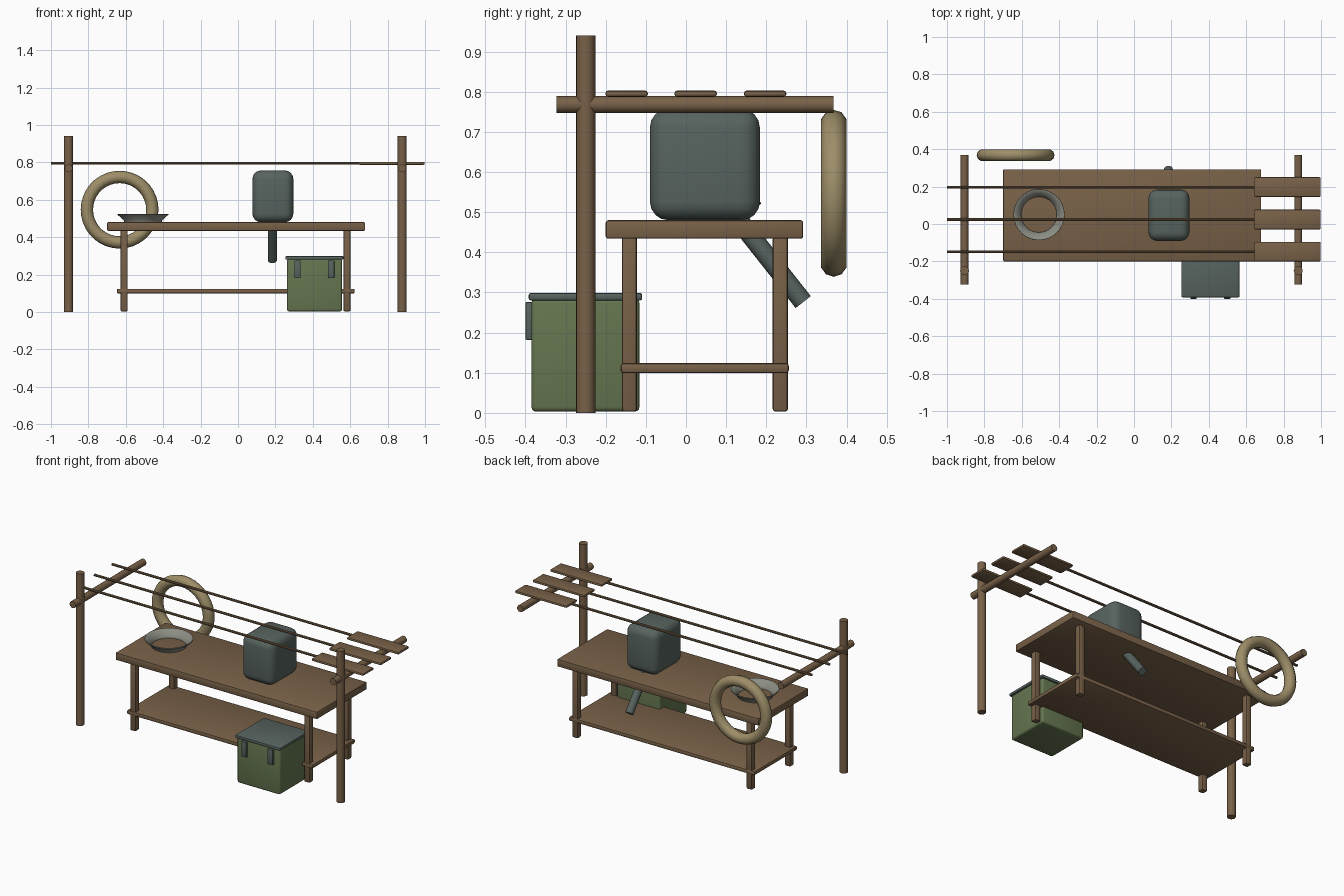
import bpy, bmesh, math
from mathutils import Vector

if "Cube" in bpy.data.objects:
    bpy.data.objects.remove(bpy.data.objects["Cube"])


def mat(name, r, g, b):
    m = bpy.data.materials.new(name)
    m.diffuse_color = (r, g, b, 1)
    m.use_nodes = True
    m.node_tree.nodes["Principled BSDF"].inputs["Base Color"].default_value = m.diffuse_color
    return m


WOOD = mat("wood", 0.19, 0.12, 0.065)
STEEL = mat("steel", 0.095, 0.125, 0.115)
GREEN = mat("green_paint", 0.13, 0.18, 0.08)
ROPE = mat("rope", 0.34, 0.27, 0.14)
PALE = mat("pale_metal", 0.26, 0.27, 0.23)


def finish(name, bm, m, angle=35):
    bmesh.ops.recalc_face_normals(bm, faces=bm.faces)
    me = bpy.data.meshes.new(name)
    bm.to_mesh(me)
    bm.free()
    me.materials.append(m)
    ob = bpy.data.objects.new(name, me)
    bpy.context.collection.objects.link(ob)
    bpy.ops.object.select_all(action='DESELECT')
    ob.select_set(True)
    bpy.context.view_layer.objects.active = ob
    bpy.ops.object.shade_smooth_by_angle(angle=math.radians(angle))
    return ob


def box(name, x, y, z, m, bevel=0.005, seg=2):
    """Bevelled box from (min, max) pairs."""
    bm = bmesh.new()
    bmesh.ops.create_cube(bm, size=1)
    for v in bm.verts:
        v.co = [(a + b) / 2 + c * (b - a) for c, (a, b) in zip(v.co, (x, y, z))]
    bmesh.ops.bevel(bm, geom=bm.edges[:], offset=bevel, segments=seg,
                    profile=0.5, affect='EDGES')
    return finish(name, bm, m)


def rod(name, a, b, r, m, sides=14):
    """Closed cylinder between two points."""
    a, b = Vector(a), Vector(b)
    bm = bmesh.new()
    bmesh.ops.create_cone(bm, cap_ends=True, segments=sides, radius1=r,
                          radius2=r, depth=(b - a).length)
    q = (b - a).to_track_quat('Z', 'Y')
    for v in bm.verts:
        v.co = q @ v.co + (a + b) / 2
    return finish(name, bm, m)


def lathe(name, profile, centre, m, sides=32, upright=False):
    """Closed (radius, height) profile swept round z, or round y if upright."""
    bm = bmesh.new()
    rings = []
    for i in range(sides):
        t = 2 * math.pi * i / sides
        c, s = math.cos(t), math.sin(t)
        rings.append([bm.verts.new(Vector(centre) + Vector(
            (r * c, h, r * s) if upright else (r * c, r * s, h)))
            for r, h in profile])
    n = len(profile)
    for i in range(sides):
        p, q = rings[i], rings[(i + 1) % sides]
        for j in range(n):
            k = (j + 1) % n
            bm.faces.new((p[j], q[j], q[k], p[k]))
    return finish(name, bm, m, 50)


# Table: top, lower shelf and four legs
box("table_top", (-0.70, 0.68), (-0.20, 0.292), (0.434, 0.48), WOOD, 0.006)
box("table_shelf", (-0.648, 0.624), (-0.163, 0.256), (0.099, 0.124), WOOD, 0.007)
for x in (-0.609, 0.583):
    for y in (-0.141, 0.235):
        box("table_leg", (x - 0.019, x + 0.019), (y - 0.019, y + 0.019),
            (0.003, 0.44), WOOD, 0.007)

# Frame: two posts, each carrying a crossbar
for x in (-0.906, 0.878):
    rod("frame_post", (x, -0.25, 0), (x, -0.25, 0.94), 0.024, WOOD, 16)
    rod("frame_crossbar", (x, -0.323, 0.768), (x, 0.368, 0.768), 0.021, WOOD, 16)

# Paddles resting on the crossbars
for y in (-0.148, 0.024, 0.197):
    rod("paddle_shaft", (-1.0, y, 0.795), (0.66, y, 0.795), 0.0075, WOOD, 10)
    box("paddle_blade", (0.643, 0.998), (y - 0.053, y + 0.053),
        (0.787, 0.803), WOOD, 0.007)

# Outboard tank on the table with its slanted pipe
box("tank", (0.077, 0.296), (-0.09, 0.184), (0.48, 0.757), STEEL, 0.046, 4)
rod("tank_pipe", (0.184, 0.135, 0.475), (0.184, 0.292, 0.276), 0.024, STEEL, 16)

# Open bowl with a flared wall
lathe("bowl", [(0.100, 0.481), (0.104, 0.492), (0.137, 0.521),
               (0.136, 0.525), (0.129, 0.524), (0.097, 0.492), (0.095, 0.481)],
      (-0.508, 0.05, 0), PALE)

# Hanging ring behind the table
tube = [(0.175 + 0.033 * math.cos(k * math.pi / 5),
         0.033 * math.sin(k * math.pi / 5)) for k in range(10)]
lathe("hanging_ring", tube, (-0.633, 0.368, 0.547), ROPE, 36, True)

# Storage box with lid and two latches
box("storage_box", (0.262, 0.556), (-0.385, -0.116), (0.003, 0.285), GREEN, 0.012, 3)
box("storage_lid", (0.253, 0.564), (-0.392, -0.109), (0.28, 0.299), STEEL, 0.006)
for x in (0.318, 0.498):
    box("storage_latch", (x - 0.017, x + 0.017), (-0.40, -0.38), (0.182, 0.276),
        STEEL, 0.003)
